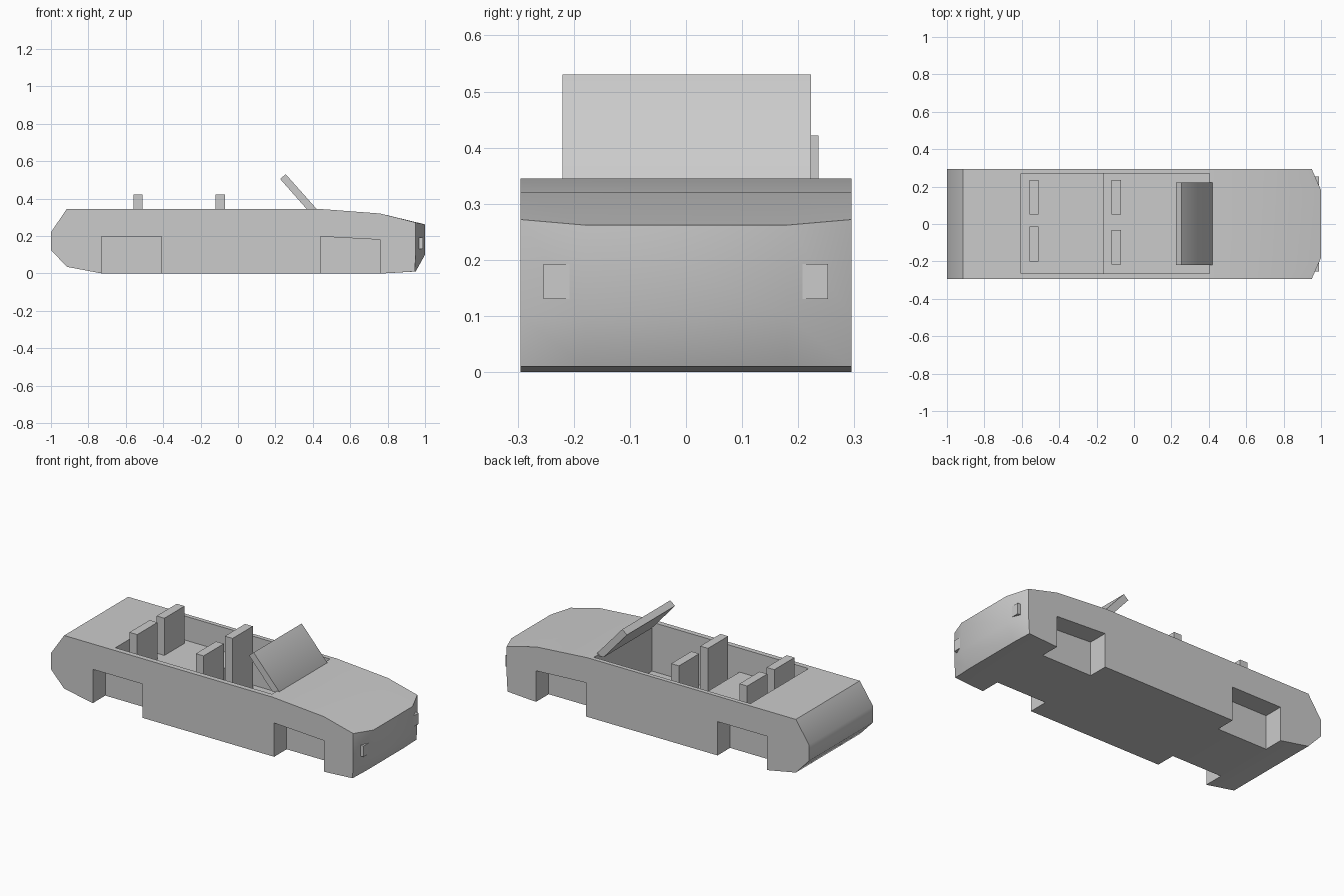
import bpy, bmesh, math

if "Cube" in bpy.data.objects:
    bpy.data.objects.remove(bpy.data.objects["Cube"])


def loft(name, stations):
    """Solid skinned across y; stations = [(y, [(x, z), ...]), ...] with equal point counts."""
    bm = bmesh.new()
    rings = [[bm.verts.new((x, y, z)) for x, z in prof] for y, prof in stations]
    n = len(rings[0])
    for a, b in zip(rings, rings[1:]):
        for i in range(n):
            j = (i + 1) % n
            bm.faces.new((a[i], a[j], b[j], b[i]))
    bm.faces.new(rings[0][::-1])
    bm.faces.new(rings[-1])
    bmesh.ops.recalc_face_normals(bm, faces=bm.faces[:])
    me = bpy.data.meshes.new(name)
    bm.to_mesh(me)
    bm.free()
    ob = bpy.data.objects.new(name, me)
    bpy.context.collection.objects.link(ob)
    return ob


def slab(name, prof, y0, y1):
    return loft(name, [(y0, prof), (y1, prof)])


def rect(x0, x1, z0, z1):
    return [(x0, z0), (x1, z0), (x1, z1), (x0, z1)]


def activate(ob):
    bpy.ops.object.select_all(action='DESELECT')
    ob.select_set(True)
    bpy.context.view_layer.objects.active = ob


def carve(ob, cutter):
    cutter.hide_render = True
    mod = ob.modifiers.new("cut", 'BOOLEAN')
    mod.operation, mod.solver, mod.object = 'DIFFERENCE', 'EXACT', cutter
    activate(ob)
    bpy.ops.object.modifier_apply(modifier=mod.name)
    bpy.data.objects.remove(cutter)


# Body shell: side profile, with the nose pulled back at the outer corners
rear = [(-0.73, 0), (-0.915, 0.035), (-1, 0.125), (-1, 0.22), (-0.915, 0.345),
        (0.43, 0.345), (0.76, 0.32)]
inner = rear + [(1, 0.262), (1, 0.10), (0.95, 0.01), (0.78, 0)]
outer = rear + [(0.95, 0.272), (0.95, 0.10), (0.945, 0.01), (0.78, 0)]
body = loft("car_body", [(-0.295, outer), (-0.18, inner), (0.18, inner), (0.295, outer)])

# Square wheel arches on both sides
front_arch = [(0.44, -0.1), (0.76, -0.1), (0.76, 0.18), (0.44, 0.197)]
rear_arch = rect(-0.73, -0.41, -0.1, 0.197)
for prof in (front_arch, rear_arch):
    for side in (-1, 1):
        y0, y1 = sorted((side * 0.18, side * 0.4))
        carve(body, slab("arch_cutter", prof, y0, y1))

# Open cabin, with a deeper front footwell
cabin = [(-0.605, 0.205), (-0.16, 0.205), (-0.16, 0.06), (0.405, 0.06),
         (0.405, 0.5), (-0.605, 0.5)]
carve(body, slab("cabin_cutter", cabin, -0.265, 0.27))

# Windscreen
slab("windscreen", [(0.375, 0.335), (0.225, 0.505), (0.255, 0.53), (0.42, 0.345), (0.42, 0.335)],
     -0.22, 0.223)

# Seat backs
for row, x, floor, right_y in (("front", -0.12, 0.06, -0.217), ("rear", -0.56, 0.2, -0.2)):
    for side, y in (("left", 0.05), ("right", right_y)):
        slab(f"{row}_{side}_seat", rect(x, x + 0.05, floor, 0.422), y, y + 0.186)

# Headlights
for side, y in (("left", 0.193), ("right", -0.254)):
    slab(f"{side}_headlight", rect(0.93, 0.988, 0.13, 0.193), y, y + 0.06)

# Smooth panels with crisp edges
for ob in list(bpy.context.collection.objects):
    activate(ob)
    bpy.ops.object.shade_smooth_by_angle(angle=math.radians(45))
